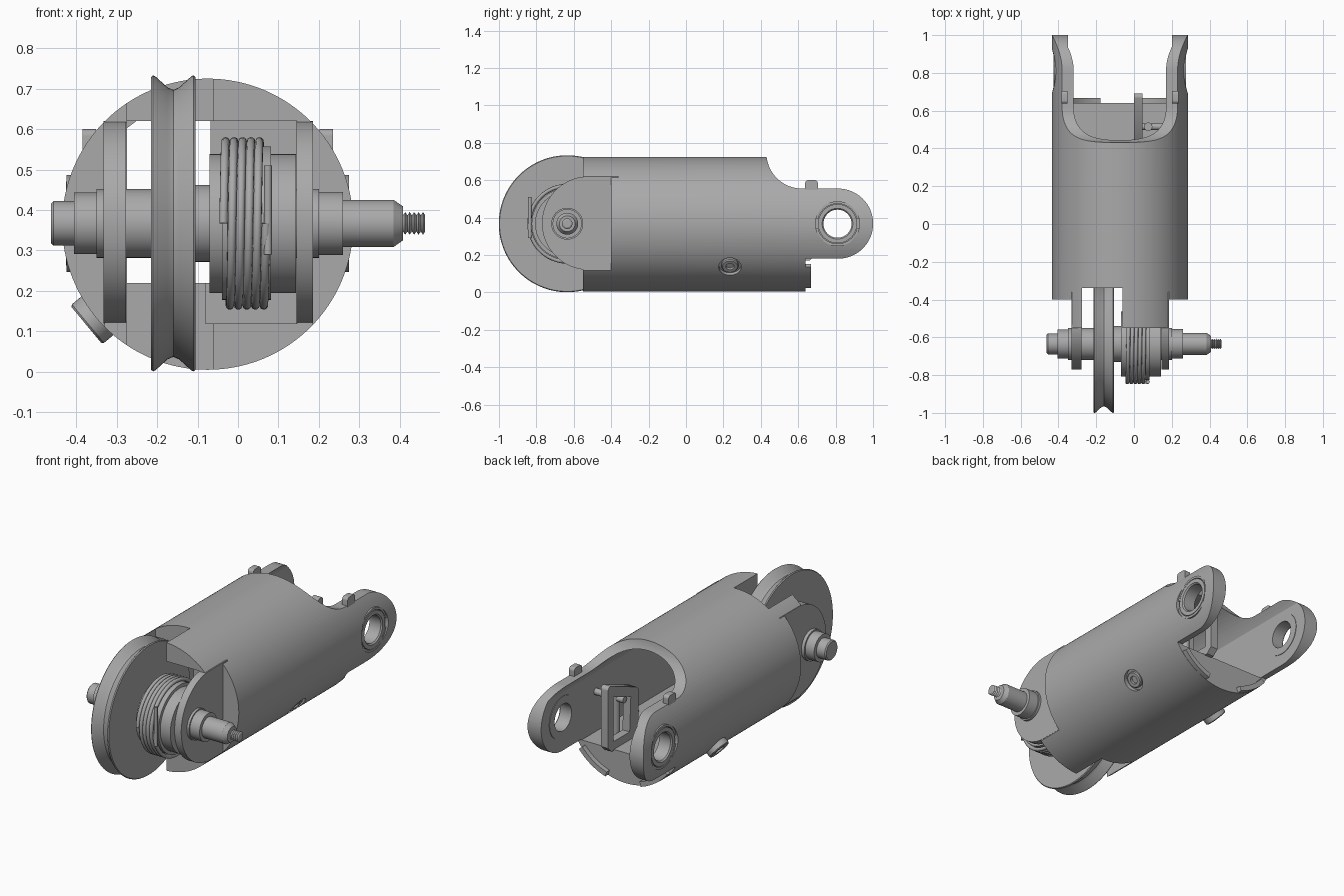
import bpy, bmesh, math
from mathutils import Vector, Matrix

cube = bpy.data.objects.get("Cube")
if cube:
    bpy.data.objects.remove(cube, do_unlink=True)

steel = bpy.data.materials.new("grey steel")
steel.use_nodes = True
GREY = (0.4, 0.4, 0.4, 1)
steel.diffuse_color = GREY
steel.node_tree.nodes["Principled BSDF"].inputs["Base Color"].default_value = GREY

CX, CZ = -0.075, 0.365      # barrel axis
AY, AZ = -0.635, 0.367      # axle axis
R = 0.36


def finish(name, bm):
    bmesh.ops.recalc_face_normals(bm, faces=bm.faces)
    mesh = bpy.data.meshes.new(name)
    bm.to_mesh(mesh)
    bm.free()
    ob = bpy.data.objects.new(name, mesh)
    bpy.context.collection.objects.link(ob)
    mesh.materials.append(steel)
    return ob


def arc(cx, cy, r, a0, a1, n=24):
    angles = [math.radians(a0 + (a1 - a0) * i / n) for i in range(n + 1)]
    return [(cx + r * math.cos(a), cy + r * math.sin(a)) for a in angles]


def prism(name, pts, lo, hi, axis):
    """Extrude a (y,z) profile along x, or an (x,z) profile along y."""
    bm = bmesh.new()
    put = (lambda p: (lo, p[0], p[1])) if axis == "x" else (lambda p: (p[0], lo, p[1]))
    face = bm.faces.new([bm.verts.new(put(p)) for p in pts])
    out = bmesh.ops.extrude_face_region(bm, geom=[face])["geom"]
    step = Vector((hi - lo, 0, 0) if axis == "x" else (0, hi - lo, 0))
    bmesh.ops.translate(bm, verts=[v for v in out if isinstance(v, bmesh.types.BMVert)], vec=step)
    return finish(name, bm)


def box(name, x0, x1, y0, y1, z0, z1):
    return prism(name, [(y0, z0), (y1, z0), (y1, z1), (y0, z1)], x0, x1, "x")


def lathe(name, pts, centre=(0, AY, AZ), turn=None, closed=False, n=80):
    """Spin (x, radius) points round the x axis, then turn and place."""
    bm = bmesh.new()
    vs = [bm.verts.new((x, 0, r)) for x, r in pts]
    edges = [bm.edges.new(p) for p in zip(vs, vs[1:])]
    if closed:
        edges.append(bm.edges.new((vs[-1], vs[0])))
    bmesh.ops.spin(bm, geom=vs + edges, cent=(0, 0, 0), axis=(1, 0, 0),
                   angle=math.tau, steps=n, use_merge=True)
    bmesh.ops.remove_doubles(bm, verts=bm.verts, dist=1e-5)
    bm.transform(Matrix.Translation(centre) @ (turn or Matrix()))
    return finish(name, bm)


def boolean(ob, cutter, op="DIFFERENCE"):
    mod = ob.modifiers.new("cut", "BOOLEAN")
    mod.operation, mod.object, mod.solver = op, cutter, "EXACT"
    bpy.context.view_layer.update()
    graph = bpy.context.evaluated_depsgraph_get()
    mesh = bpy.data.meshes.new_from_object(ob.evaluated_get(graph))
    ob.modifiers.clear()
    ob.data = mesh
    bpy.data.objects.remove(cutter, do_unlink=True)


# Barrel with rear clevis arms, trimmed by its side outline
barrel = prism("barrel", arc(CX, CZ, R, 0, 360, 128)[:-1], -0.55, 1.1, "y")
outline = ([(-0.6, -0.1), (0.64, -0.1), (0.64, 0.18)]
           + arc(0.813, 0.3675, 0.1875, -90, 90, 40)
           + arc(0.62, 0.745, 0.19, 270, 180) + [(-0.6, 0.8)])
boolean(barrel, prism("trim", outline, -0.6, 0.5, "x"), "INTERSECT")
# Arched rear cavity
edge = math.degrees(math.acos(0.275 / 0.31))
arch = ([(CX - 0.275, 0.175), (CX + 0.275, 0.175)]
        + arc(CX, CZ, 0.31, edge, 180 - edge, 32))
boolean(barrel, prism("cavity", arch, -0.2, 1.2, "y"))
# Front wheel slot, drum pocket and side flats
for cut in ((-0.275, -0.06, -0.7, -0.34, -0.1, 0.8), (-0.275, -0.068, -0.4, -0.1, 0.22, 0.62),
            (-0.08, 0.146, -0.7, -0.3, 0.12, 0.62), (0.185, 0.5, -0.7, -0.4, -0.1, 0.8),
            (-0.6, -0.33, -0.7, -0.4, -0.1, 0.8)):
    boolean(barrel, box("cutter", *cut))
# Clevis pin holes
boolean(barrel, lathe("pin_hole", [(-1, 0), (-1, 0.118), (1, 0.118), (1, 0)], (0, 0.81, 0.367)))
# Recessed screw seat in the lower right flank
slope = math.atan2(0.23, 0.277)
seat_turn = Matrix.Rotation(slope, 4, "Y")
boolean(barrel, lathe("screw_seat", [(0.335, 0), (0.335, 0.06), (0.5, 0.06), (0.5, 0)],
                      (CX, 0.235, CZ), seat_turn))
screw = lathe("right_screw", [(0.3, 0), (0.3, 0.045), (0.35, 0.045), (0.356, 0.04), (0.356, 0.022),
                              (0.34, 0.022), (0.34, 0)], (CX, 0.235, CZ), seat_turn, n=48)
boss = lathe("left_boss", [(0.3, 0), (0.3, 0.062), (0.385, 0.062), (0.39, 0.057), (0.39, 0.03),
                           (0.36, 0.03), (0.36, 0)], (CX, 0.235, CZ),
             Matrix.Rotation(math.pi - slope, 4, "Y"), n=48)

# Clevis bushings, retaining rings, lugs and lower rim tabs on both sides
for side, s in (("left", 1), ("right", -1)):
    lathe(side + "_bushing", [(s * 0.272, 0.075), (s * 0.272, 0.119), (s * 0.335, 0.119),
                              (s * 0.335, 0.104), (s * 0.35, 0.104), (s * 0.35, 0.082), (s * 0.343, 0.075)],
          (CX, 0.81, 0.367), closed=True)
    ring = lathe(side + "_retaining_ring", [(s * 0.33, 0.107), (s * 0.33, 0.12), (s * 0.349, 0.12),
                                            (s * 0.349, 0.107)], (CX, 0.81, 0.367), closed=True)
    boolean(ring, box("gap", -1, 1, 0.6, 1, 0.342, 0.392))
    lug = [(0.637, 0.5), (0.705, 0.5), (0.705, 0.58)] + arc(0.688, 0.583, 0.017, 0, 90, 6) \
        + arc(0.654, 0.583, 0.017, 90, 180, 6)
    prism(side + "_lug", lug, CX + s * 0.276, CX + s * 0.31, "x")
    a0, a1 = -90 + s * 18, -90 + s * 50
    prism(side + "_rim_tab", arc(CX, CZ, 0.358, a0, a1) + arc(CX, CZ, 0.33, a1, a0), 0.62, 0.667, "y")

# Front axle arms
for name, x0, x1 in (("right_axle_arm", -0.332, -0.277), ("left_axle_arm", 0.145, 0.186)):
    prism(name, [(-0.36, 0.12), (-0.36, 0.62)] + arc(-0.52, 0.37, 0.25, 90, 270, 40), x0, x1, "x")

# Stepped axle with threaded tip
thread = []
for i in range(5):
    thread += [(0.408 + i * 0.011, 0.02), (0.4135 + i * 0.011, 0.028)]
lathe("axle", [(-0.462, 0), (-0.462, 0.049), (-0.456, 0.055), (-0.405, 0.055), (-0.405, 0.076),
               (-0.35, 0.076), (-0.35, 0.085), (-0.105, 0.085), (-0.105, 0.095), (-0.07, 0.095),
               (-0.07, 0.085), (0.2, 0.085), (0.2, 0.078), (0.26, 0.078), (0.26, 0.058),
               (0.385, 0.058), (0.408, 0.042)] + thread + [(0.463, 0.02), (0.463, 0)])

# Grooved wheel
lathe("grooved_wheel", [(-0.215, 0), (-0.215, 0.362), (-0.21, 0.366), (-0.205, 0.364),
                        (-0.174, 0.336), (-0.16, 0.33), (-0.146, 0.336), (-0.115, 0.364),
                        (-0.11, 0.366), (-0.105, 0.362), (-0.105, 0)], n=128)

# Spring drum and spring
lathe("spring_drum", [(-0.07, 0), (-0.07, 0.172), (-0.04, 0.172), (-0.04, 0.19), (0.082, 0.19),
                      (0.082, 0.172), (0.144, 0.172), (0.144, 0)])


def wire(name, pts, radius):
    curve = bpy.data.curves.new(name, "CURVE")
    curve.dimensions = "3D"
    curve.bevel_depth, curve.bevel_resolution = radius, 3
    curve.use_fill_caps = True
    line = curve.splines.new("POLY")
    line.points.add(len(pts) - 1)
    for p, co in zip(line.points, pts):
        p.co = (*co, 1)
    ob = bpy.data.objects.new(name, curve)
    bpy.context.collection.objects.link(ob)
    curve.materials.append(steel)


coil = []
for i in range(5 * 48 + 1):
    a = math.tau * i / 48
    coil.append((-0.036 + 0.021 * i / 48, AY - 0.203 * math.cos(a), AZ + 0.203 * math.sin(a)))
wire("torsion_spring", coil, 0.0105)
wire("spring_tail", [(0.074, AY - 0.2, 0.29), (0.074, AY - 0.2, 0.51)], 0.01)

# Triangular bracket with window, cross rod and post in the rear cavity
frame = ([(0.42, 0.17), (0.66, 0.17), (0.692, 0.2)] + arc(0.672, 0.52, 0.02, 0, 110, 8)
         + [(0.44, 0.45), (0.42, 0.43)])
bracket = prism("rear_bracket", frame, 0.0, 0.045, "x")
boolean(bracket, prism("window", [(0.5, 0.22), (0.645, 0.22), (0.645, 0.47), (0.49, 0.415)], -0.1, 0.2, "x"))
lathe("cross_rod", [(0.02, 0), (0.02, 0.018), (0.21, 0.018), (0.21, 0)], (0, 0.515, 0.4), n=32)
lathe("bracket_post", [(0.15, 0), (0.15, 0.022), (0.43, 0.022), (0.43, 0)],
      (0.075, 0.515, 0), Matrix.Rotation(-math.pi / 2, 4, "Y"), n=32)

# Smooth round surfaces, keep edges sharp
bpy.ops.object.select_all(action="DESELECT")
for ob in bpy.context.scene.objects:
    if ob.type == "MESH":
        ob.select_set(True)
        bpy.context.view_layer.objects.active = ob
bpy.ops.object.shade_smooth_by_angle(angle=math.radians(25))
